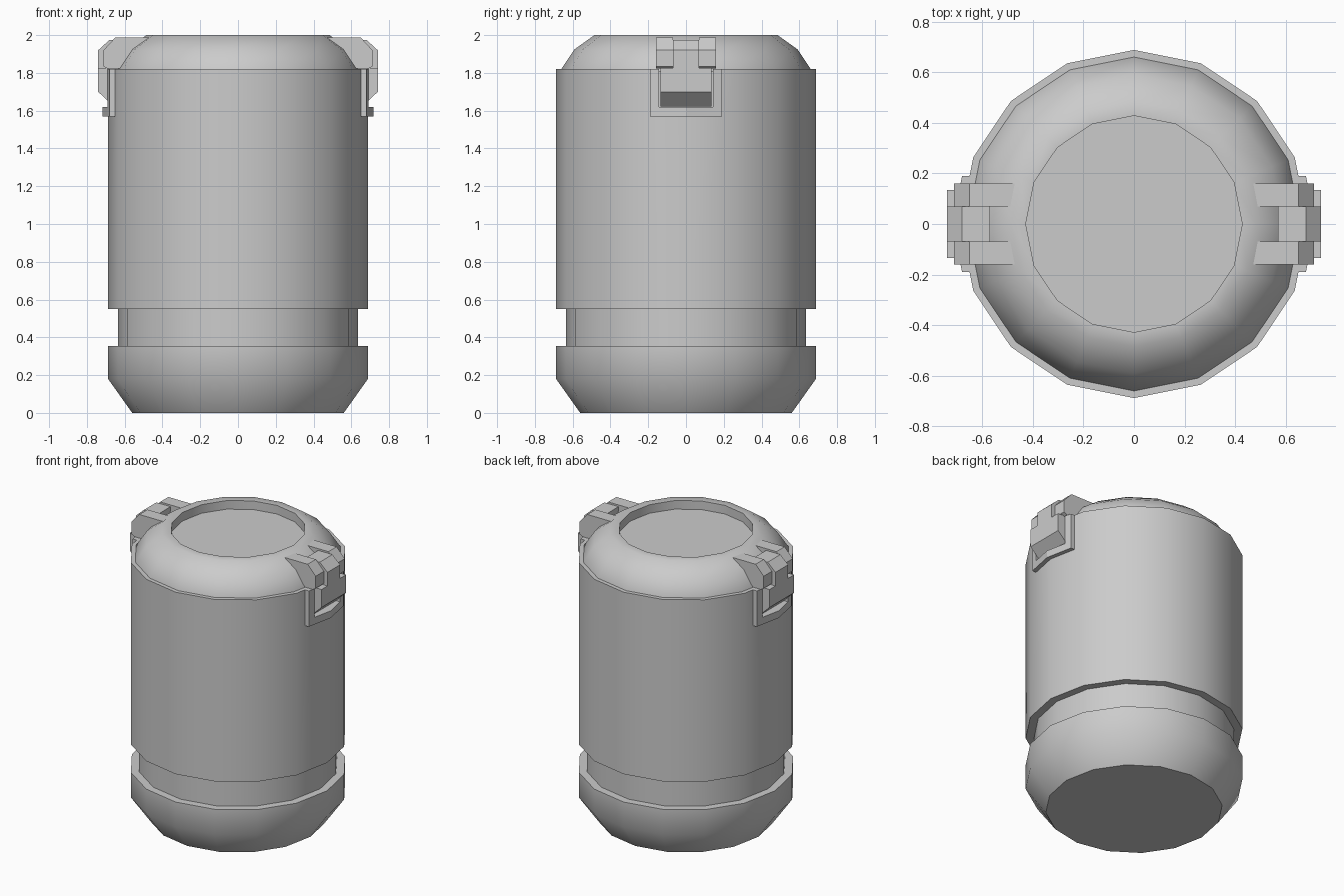
import bpy
import bmesh
from math import cos, sin, pi, radians

SIDES = 16

if "Cube" in bpy.data.objects:
    bpy.data.objects.remove(bpy.data.objects["Cube"], do_unlink=True)

# Single grey finish
grey = bpy.data.materials.new("plain_grey")
grey.use_nodes = True
grey.diffuse_color = (0.6, 0.6, 0.6, 1)
grey.node_tree.nodes["Principled BSDF"].inputs["Base Color"].default_value = grey.diffuse_color


def finish(name, bm):
    bmesh.ops.recalc_face_normals(bm, faces=bm.faces)
    mesh = bpy.data.meshes.new(name)
    bm.to_mesh(mesh)
    bm.free()
    mesh.materials.append(grey)
    obj = bpy.data.objects.new(name, mesh)
    bpy.context.collection.objects.link(obj)
    return obj


def select_only(obj):
    bpy.ops.object.select_all(action="DESELECT")
    obj.select_set(True)
    bpy.context.view_layer.objects.active = obj


def smooth(obj):
    select_only(obj)
    bpy.ops.object.shade_smooth_by_angle(angle=radians(42))


def lathe(name, profile):
    """Spin (radius, height) points around z and cap both ends."""
    bm = bmesh.new()
    rings = [[bm.verts.new((r * cos(2 * pi * k / SIDES), r * sin(2 * pi * k / SIDES), z))
              for k in range(SIDES)] for r, z in profile]
    for low, high in zip(rings, rings[1:]):
        for k in range(SIDES):
            n = (k + 1) % SIDES
            bm.faces.new((low[k], low[n], high[n], high[k]))
    bm.faces.new(rings[0])
    bm.faces.new(rings[-1])
    return finish(name, bm)


def prism(name, outline, step, mirror_y=False, drop_centre=False):
    """Extrude an outline of 3D points by step, mirrored to the other side."""
    bm = bmesh.new()
    face = bm.faces.new([bm.verts.new(p) for p in outline])
    moved = bmesh.ops.extrude_face_region(bm, geom=[face], use_keep_orig=True)["geom"]
    bmesh.ops.translate(bm, vec=step, verts=[v for v in moved if isinstance(v, bmesh.types.BMVert)])
    bmesh.ops.recalc_face_normals(bm, faces=bm.faces)
    if drop_centre:
        inner = [f for f in bm.faces if all(abs(v.co.y) < 1e-6 for v in f.verts)]
        bmesh.ops.delete(bm, geom=inner, context="FACES_ONLY")
    obj = finish(name, bm)
    mod = obj.modifiers.new("both_sides", "MIRROR")
    mod.use_axis = (True, mirror_y, False)
    return obj


def side_profile(name, points, y0, y1, mirror_y=False):
    return prism(name, [(x, y0, z) for x, z in points], (0, y1 - y0, 0), mirror_y)


# Canister shell: chamfered base, neck groove and tall wall
shell = lathe("canister_shell", [(0.56, 0), (0.688, 0.18), (0.688, 0.355), (0.635, 0.355),
                                 (0.635, 0.55), (0.688, 0.55), (0.688, 1.82)])

# Pockets in the wall behind the two latches
cutter = side_profile("pocket_cutter", [(0.62, 1.62), (0.8, 1.62), (0.8, 1.9), (0.62, 1.9)],
                      -0.142, 0.142)
cutter.hide_render = True
cut = shell.modifiers.new("pockets", "BOOLEAN")
cut.operation = "DIFFERENCE"
cut.solver = "EXACT"
cut.object = cutter
select_only(shell)
bpy.ops.object.modifier_apply(modifier=cut.name)
bpy.data.objects.remove(cutter, do_unlink=True)
smooth(shell)

# Domed lid with a sunken disc
lid = lathe("lid", [(0.66, 1.805), (0.66, 1.82), (0.59, 1.925), (0.485, 2.0),
                    (0.428, 2.0), (0.428, 1.94)])
smooth(lid)

# U-shaped frames that follow the wall
half_u = [(0, 1.57), (0.19, 1.57), (0.19, 1.82), (0.142, 1.82), (0.142, 1.62), (0, 1.62)]
prism("latch_frame", [(0.718 - 0.2 * y, y, z) for y, z in half_u], (-0.06, 0, 0),
      mirror_y=True, drop_centre=True)

# Hinge lugs reaching from the lid
side_profile("hinge_lug", [(0.46, 1.987), (0.65, 1.987), (0.712, 1.92), (0.712, 1.835),
                           (0.69, 1.822), (0.6, 1.822)], 0.07, 0.16, mirror_y=True)

# Latch: narrow stem between the lugs and a wide plate below
side_profile("latch_stem", [(0.57, 1.975), (0.68, 1.975), (0.74, 1.92), (0.74, 1.825),
                            (0.58, 1.825)], -0.07, 0.07)
side_profile("latch_plate", [(0.74, 1.825), (0.74, 1.7), (0.66, 1.622), (0.63, 1.622),
                             (0.63, 1.825)], -0.135, 0.135)
